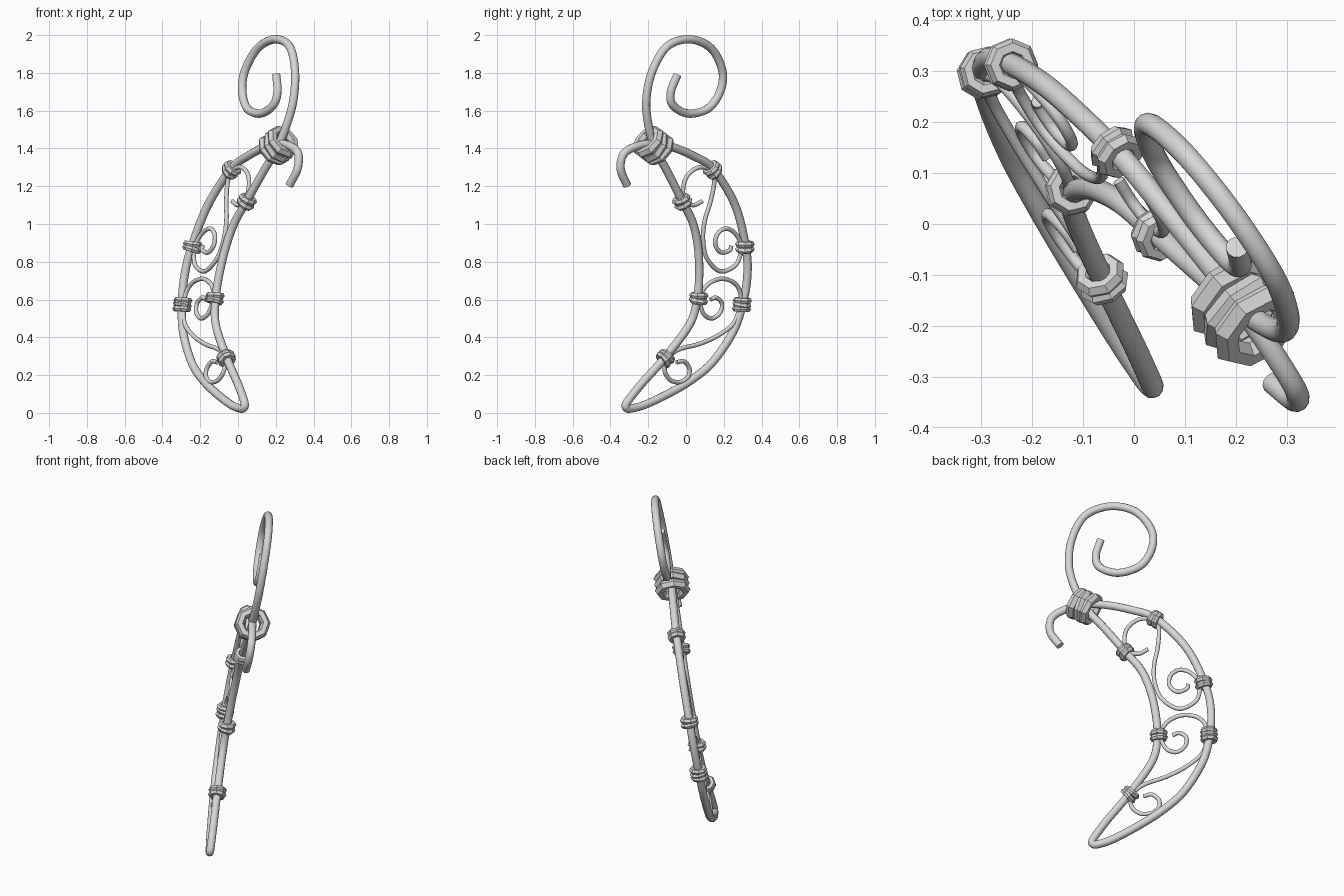
import bpy
import math
from mathutils import Quaternion, Vector

cube = bpy.data.objects.get("Cube")
if cube:
    bpy.data.objects.remove(cube)

metal = bpy.data.materials.new("light_grey_metal")
metal.use_nodes = True
GREY = (0.68, 0.68, 0.68, 1)
metal.diffuse_color = GREY
metal.node_tree.nodes["Principled BSDF"].inputs["Base Color"].default_value = GREY


def on_plane(y, z):
    """The whole ornament lies in one leaning plane."""
    return Vector(((-0.161 - 0.573 * y + 0.166 * z) / 0.8, y, z))


def smooth_path(points, steps=7):
    """Catmull-Rom samples through the points."""
    p = [2 * points[0] - points[1], *points, 2 * points[-1] - points[-2]]
    path = []
    for a, b, c, d in zip(p, p[1:], p[2:], p[3:]):
        for i in range(steps):
            t = i / steps
            path.append(b + (c - a) * t / 2
                        + (2 * a - 5 * b + 4 * c - d) * t ** 2 / 2
                        + (3 * b - a - 3 * c + d) * t ** 3 / 2)
    return path + [points[-1]]


def wire(name, points, radius):
    path = smooth_path([on_plane(*p) for p in points])
    curve = bpy.data.curves.new(name, "CURVE")
    curve.dimensions = "3D"
    curve.bevel_depth = radius
    curve.bevel_resolution = 4
    curve.use_fill_caps = True
    spline = curve.splines.new("POLY")
    spline.points.add(len(path) - 1)
    for point, co in zip(spline.points, path):
        point.co = (*co, 1)
    obj = bpy.data.objects.new(name, curve)
    bpy.context.collection.objects.link(obj)
    bpy.ops.object.select_all(action="DESELECT")
    obj.select_set(True)
    bpy.context.view_layer.objects.active = obj
    bpy.ops.object.convert(target="MESH")
    obj = bpy.context.object
    obj.data.materials.append(metal)
    bpy.ops.object.shade_smooth_by_angle(angle=math.radians(50))


def wrap(name, center, direction, ring, thick, pitch, count):
    """Faceted rings, leaning in turn, joined into one binding on a wire."""
    y, z = direction
    axis = (on_plane(y, z) - on_plane(0, 0)).normalized()
    turn = axis.to_track_quat("Z", "Y")
    rings = []
    for i in range(count):
        place = on_plane(*center) + axis * pitch * (i - (count - 1) / 2)
        lean = Quaternion((1, 0, 0), 0.09 * (-1) ** i)
        bpy.ops.mesh.primitive_torus_add(
            major_segments=8, minor_segments=6, major_radius=ring,
            minor_radius=thick, location=place,
            rotation=(turn @ lean).to_euler())
        rings.append(bpy.context.object)
    bpy.ops.object.select_all(action="DESELECT")
    for obj in rings:
        obj.select_set(True)
    bpy.context.view_layer.objects.active = rings[0]
    bpy.ops.object.join()
    obj = bpy.context.object
    obj.name = name
    obj.data.materials.append(metal)
    bpy.ops.object.shade_flat()


# One wire: top loop, inner edge, pointed tip, outer edge and small hook
top_loop = [
    (-.045, 1.79), (-.08, 1.70), (-.07, 1.63), (.01, 1.585), (.115, 1.61),
    (.18, 1.70), (.193, 1.81), (.133, 1.93), (.02, 1.978), (-.10, 1.94),
    (-.178, 1.81), (-.21, 1.66), (-.2, 1.53), (-.165, 1.40)]
inner_edge = [
    (-.10, 1.28), (-.02, 1.12), (.035, 1.01), (.062, .89), (.07, .75),
    (.06, .61), (.02, .47), (-.11, .295), (-.23, .16), (-.295, .08)]
tip = [(-.318, .045), (-.316, .028), (-.295, .023)]
outer_edge = [
    (-.22, .042), (-.087, .105), (.03, .175), (.14, .268), (.247, .425),
    (.3, .575), (.325, .73), (.316, .88), (.26, 1.10), (.145, 1.29),
    (.04, 1.36), (-.08, 1.41)]
hook = [(-.17, 1.425), (-.265, 1.41), (-.33, 1.37), (-.346, 1.29), (-.312, 1.205)]
wire("main_wire", top_loop + inner_edge + tip + outer_edge + hook, .0222)

# Filigree scrolls between the two edges
wire("upper_scroll", [
    (.085, 1.12), (.04, 1.10), (-.005, 1.12), (-.015, 1.19), (.01, 1.26),
    (.07, 1.30), (.13, 1.285), (.15, 1.23), (.13, 1.12), (.10, 1.02),
    (.09, .92), (.11, .82), (.18, .75), (.26, .78), (.29, .85), (.285, .91),
    (.25, .96), (.205, .975), (.165, .945), (.155, .89), (.185, .85),
    (.23, .86), (.24, .885)], .0118)
wire("lower_scroll", [
    (.13, .60), (.16, .61), (.19, .58), (.18, .53), (.135, .50), (.09, .53),
    (.075, .61), (.115, .68), (.19, .71), (.265, .68), (.29, .60),
    (.255, .48), (.17, .41), (.07, .365), (-.04, .335), (-.10, .285),
    (-.112, .22), (-.08, .172), (-.03, .164), (.01, .19), (.018, .235),
    (-.01, .272), (-.05, .268)], .0118)

# Small bindings along the crescent
bindings = {
    "inner_upper_wrap": ((-.02, 1.12), (.13, -.27)),
    "inner_middle_wrap": ((.067, .608), (-.1, -1)),
    "inner_lower_wrap": ((-.11, .29), (-.7, -.7)),
    "outer_top_wrap": ((.142, 1.288), (.33, -.31)),
    "outer_upper_wrap": ((.312, .88), (0, -1)),
}
for name, (center, direction) in bindings.items():
    wrap(name, center, direction, .035, .017, .027, 2)
wrap("outer_middle_wrap", (.296, .573), (-.1, -1), .035, .016, .023, 3)

# Heavy binding under the loop
wrap("main_wrap", (-.172, 1.415), (.8, -.6), .072, .027, .041, 3)
